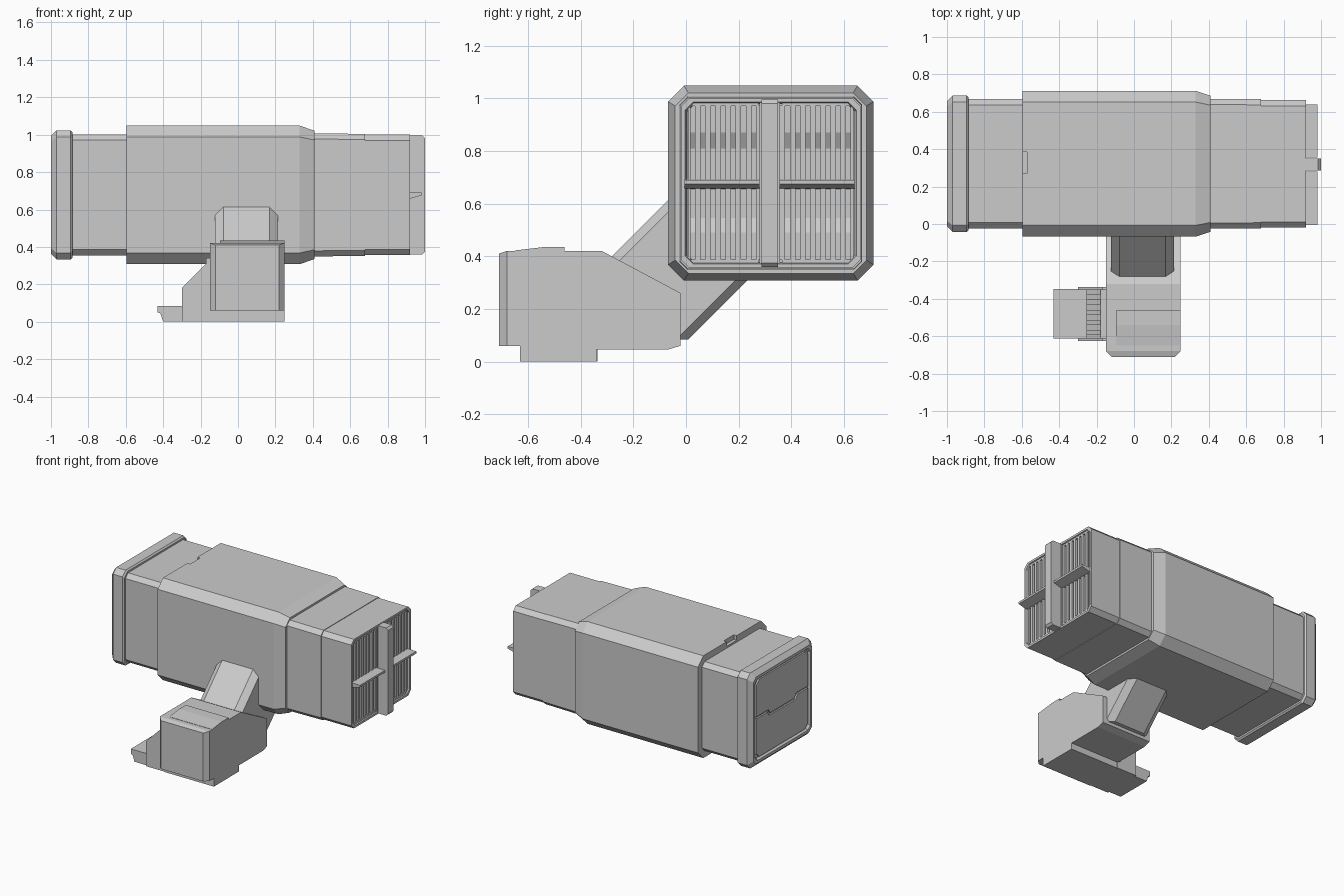
import bpy, bmesh

CY, CZ = 0.322, 0.678      # centre line of the housing


def finish(name, bm):
    bmesh.ops.recalc_face_normals(bm, faces=bm.faces)
    me = bpy.data.meshes.new(name)
    bm.to_mesh(me)
    bm.free()
    ob = bpy.data.objects.new(name, me)
    bpy.context.collection.objects.link(ob)
    return ob


def loft(name, rings):
    """Closed skin through rings of equal point count."""
    bm = bmesh.new()
    vs = [[bm.verts.new(p) for p in r] for r in rings]
    n = len(vs[0])
    for a, b in zip(vs, vs[1:]):
        for i in range(n):
            bm.faces.new((a[i], a[(i + 1) % n], b[(i + 1) % n], b[i]))
    bm.faces.new(vs[0])
    bm.faces.new(vs[-1])
    return finish(name, bm)


def prism(name, pts, axis, a, b):
    """Extrude a profile: (y, z) along x, or (x, z) along y."""
    if axis == 'x':
        return loft(name, [[(t, p, q) for p, q in pts] for t in (a, b)])
    return loft(name, [[(p, t, q) for p, q in pts] for t in (a, b)])


def box(name, x0, x1, y0, y1, z0, z1):
    return prism(name, [(y0, z0), (y1, z0), (y1, z1), (y0, z1)], 'x', x0, x1)


def octagon(hu, hv, c):
    return [(-hu, -hv + c), (-hu + c, -hv), (hu - c, -hv), (hu, -hv + c),
            (hu, hv - c), (hu - c, hv), (-hu + c, hv), (-hu, hv - c)]


def ring(x, hy, hz, c):
    return [(x, CY + u, CZ + v) for u, v in octagon(hy, hz, c)]


# Housing: one stepped octagonal skin with recessed ends
housing = loft("housing", [ring(*r) for r in [
    (-0.985, 0.305, 0.285, 0.025), (-1.0, 0.315, 0.295, 0.025),
    (-1.0, 0.335, 0.315, 0.03), (-0.97, 0.365, 0.345, 0.035),
    (-0.895, 0.365, 0.345, 0.035), (-0.885, 0.355, 0.335, 0.035),
    (-0.885, 0.345, 0.323, 0.03), (-0.595, 0.345, 0.323, 0.03),
    (-0.595, 0.39, 0.37, 0.06), (0.33, 0.39, 0.37, 0.06),
    (0.41, 0.363, 0.343, 0.05), (0.41, 0.347, 0.329, 0.03),
    (0.68, 0.345, 0.326, 0.03), (0.68, 0.34, 0.322, 0.03),
    (0.92, 0.34, 0.322, 0.03), (0.92, 0.325, 0.307, 0.03),
    (0.90, 0.318, 0.30, 0.028), (0.84, 0.318, 0.30, 0.028)]])

# Small latch notch in the sleeve's top edge
cutter = box("notch_cutter", -0.62, -0.572, 0.27, 0.385, 1.015, 1.1)
cutter.hide_render = True
cutter.hide_viewport = True
cut = housing.modifiers.new("notch", 'BOOLEAN')
cut.operation = 'DIFFERENCE'
cut.solver = 'EXACT'
cut.object = cutter

# Rear end panels, split along a stepped seam
prism("upper_end_panel", [(0.03, 0.70), (0.16, 0.70), (0.18, 0.67), (0.46, 0.67),
                          (0.48, 0.70), (0.615, 0.70), (0.615, 0.93), (0.585, 0.96),
                          (0.06, 0.96), (0.03, 0.93)], 'x', -0.996, -0.97)
prism("lower_end_panel", [(0.03, 0.685), (0.15, 0.685), (0.17, 0.655), (0.47, 0.655),
                          (0.49, 0.685), (0.615, 0.685), (0.615, 0.43), (0.585, 0.40),
                          (0.06, 0.40), (0.03, 0.43)], 'x', -0.996, -0.97)

# Grille: stepped floor, vertical blades and a tapered shelf on each side
floor_profile = [(0.83, 0.385), (0.895, 0.385), (0.895, 0.49), (0.865, 0.545),
                 (0.865, 0.81), (0.895, 0.87), (0.895, 0.975), (0.83, 0.975)]
shelf_profile = [(0.84, 0.655), (0.92, 0.658), (0.98, 0.675), (0.98, 0.69), (0.84, 0.692)]
for side, y0 in (("front", 0.005), ("back", 0.365)):
    prism(side + "_grille_floor", floor_profile, 'y', y0, y0 + 0.27)
    prism(side + "_grille_shelf", shelf_profile, 'y', y0 - 0.01, y0 + 0.275)
    for i in range(8):
        y = y0 + 0.0385 * i - 0.009
        box(f"{side}_grille_blade_{i}", 0.84, 0.912, max(y, 0.008), min(y + 0.021, 0.636),
            0.385, 0.975)
    for j, z in enumerate((0.37, 0.97)):
        box(f"{side}_grille_rim_{j}", 0.84, 0.912, y0, y0 + 0.27, z, z + 0.018)

# Central bar over the grille
prism("grille_centre_bar", [(0.84, 0.36), (0.985, 0.36), (1.0, 0.375), (1.0, 0.98),
                            (0.985, 0.995), (0.84, 0.995)], 'y', 0.287, 0.35)
for i, y in enumerate((0.279, 0.35)):
    box(f"centre_bar_flange_{i}", 0.84, 0.918, y, y + 0.008, 0.37, 0.985)

# Diagonal arm: octagonal section sheared at 45 degrees
section = [(0.045 + u, 0.378 + v) for u, v in octagon(0.168, 0.303, 0.045)]
loft("diagonal_arm", [[(x, z - c, z) for x, c in section] for z in (0.083, 0.70)])

# Mounting block with chamfered front corners
block = prism("mount_block", [(-0.71, 0.06), (-0.71, 0.41), (-0.68, 0.42), (-0.32, 0.42),
                              (-0.02, 0.26), (-0.02, 0.06), (-0.07, 0.045), (-0.34, 0.045),
                              (-0.63, 0.045), (-0.63, 0.06)], 'x', -0.15, 0.248)
bm = bmesh.new()
bm.from_mesh(block.data)
corner = [e for e in bm.edges if all(v.co.y < -0.705 for v in e.verts)
          and abs(e.verts[0].co.x - e.verts[1].co.x) < 0.01]
bmesh.ops.bevel(bm, geom=corner, offset=0.03, segments=1, affect='EDGES')
bm.to_mesh(block.data)
bm.free()

# Raised cover on the block
prism("block_cover", [(-0.65, 0.41), (-0.65, 0.422), (-0.54, 0.435), (-0.462, 0.435),
                      (-0.462, 0.41)], 'x', -0.095, 0.248)

# Foot plate and side ledge
box("foot_plate", -0.15, 0.248, -0.63, -0.34, 0.0, 0.07)
prism("side_ledge", [(-0.40, 0.0), (-0.415, 0.045), (-0.43, 0.05), (-0.43, 0.085),
                     (-0.14, 0.085), (-0.14, 0.0)], 'y', -0.612, -0.348)

# Socket beside the block: two sloped cheeks, a back wall and ribs
cheek = [(-0.30, 0.0), (-0.30, 0.18), (-0.17, 0.31), (-0.17, 0.34), (-0.14, 0.34), (-0.14, 0.0)]
for name, y in (("front", -0.625), ("back", -0.352)):
    prism(name + "_socket_cheek", cheek, 'y', y, y + 0.016)
prism("socket_wall", [(-0.255, 0.06), (-0.255, 0.19), (-0.18, 0.265), (-0.14, 0.265),
                      (-0.14, 0.06)], 'y', -0.612, -0.348)
for i in range(5):
    y = -0.593 + 0.054 * i
    prism(f"socket_rib_{i}", [(-0.255, 0.18), (-0.255, 0.21), (-0.18, 0.285), (-0.18, 0.25)],
          'y', y, y + 0.026)
